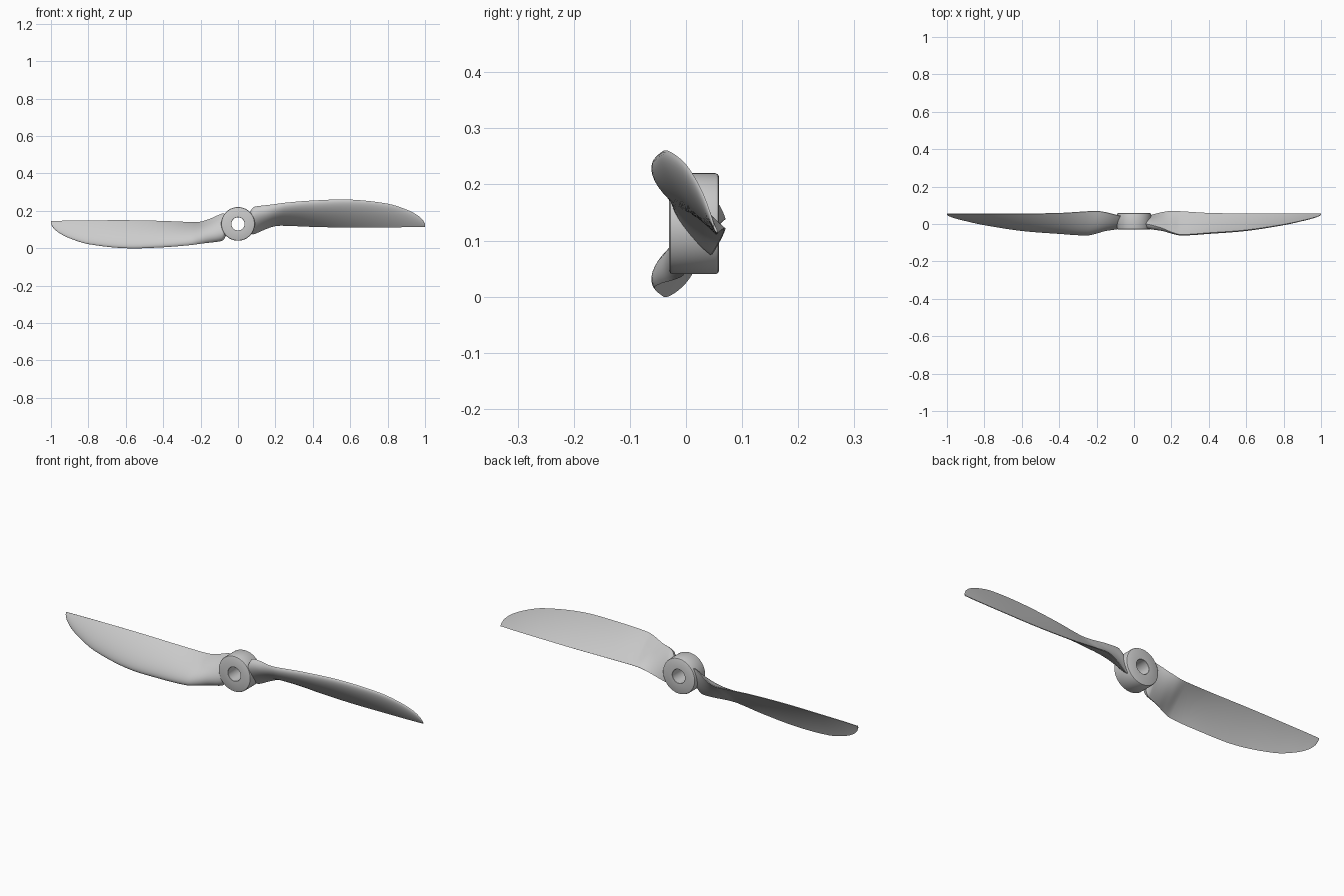
import bpy, bmesh, math
from mathutils import Matrix, Vector

if "Cube" in bpy.data.objects:
    bpy.data.objects.remove(bpy.data.objects["Cube"])

AXIS_Z = 0.13   # height of the shaft axis


def finish(bm, name, angle):
    bmesh.ops.recalc_face_normals(bm, faces=bm.faces)
    mesh = bpy.data.meshes.new(name)
    bm.to_mesh(mesh)
    bm.free()
    ob = bpy.data.objects.new(name, mesh)
    bpy.context.collection.objects.link(ob)
    bpy.ops.object.select_all(action='DESELECT')
    ob.select_set(True)
    bpy.context.view_layer.objects.active = ob
    bpy.ops.object.shade_smooth_by_angle(angle=math.radians(angle))
    return ob


def loft(bm, rings, closed=False):
    loops = [[bm.verts.new(p) for p in ring] for ring in rings]
    pairs = list(zip(loops, loops[1:]))
    if closed:
        pairs.append((loops[-1], loops[0]))
    for a, b in pairs:
        n = len(a)
        for i in range(n):
            bm.faces.new((a[i], a[(i + 1) % n], b[(i + 1) % n], b[i]))
    if not closed:
        bm.faces.new(loops[0])
        bm.faces.new(loops[-1])


# Hub: rounded collar with a through bore, turned about the y axis
profile = [(0.035, -0.029), (0.036, -0.030), (0.084, -0.030), (0.088, -0.028),
           (0.090, -0.023), (0.090, 0.052), (0.088, 0.057), (0.084, 0.059),
           (0.036, 0.059), (0.035, 0.058)]
N = 64
bm = bmesh.new()
loft(bm, [[(r * math.cos(2 * math.pi * i / N), y,
            AXIS_Z + r * math.sin(2 * math.pi * i / N)) for i in range(N)]
          for r, y in profile], closed=True)
finish(bm, "hub", 35)

# Blade stations: x, leading y, z, trailing y, z, front bulge, back bulge
stations = [
    (0.060, 0.005, 0.185, 0.040, 0.090, 0.030, 0.010),
    (0.075, -0.002, 0.212, 0.044, 0.076, 0.036, 0.012),
    (0.090, -0.005, 0.222, 0.047, 0.077, 0.038, 0.012),
    (0.150, -0.022, 0.230, 0.062, 0.103, 0.038, 0.006),
    (0.200, -0.043, 0.236, 0.069, 0.119, 0.034, 0.000),
    (0.250, -0.056, 0.243, 0.067, 0.121, 0.030, -0.006),
    (0.400, -0.047, 0.255, 0.058, 0.115, 0.025, -0.007),
    (0.600, -0.032, 0.260, 0.055, 0.111, 0.020, -0.006),
    (0.800, -0.002, 0.238, 0.055, 0.112, 0.014, -0.004),
    (0.900, 0.019, 0.207, 0.055, 0.113, 0.010, -0.002),
    (0.960, 0.034, 0.176, 0.055, 0.114, 0.007, -0.001),
    (0.990, 0.044, 0.148, 0.055, 0.115, 0.004, 0.000),
    (1.000, 0.050, 0.128, 0.055, 0.115, 0.002, 0.001),
]


def tangent(i):
    a, b = stations[max(i - 1, 0)], stations[min(i + 1, len(stations) - 1)]
    return [(q - p) / (b[0] - a[0]) for p, q in zip(a, b)]


def sample(i, t):
    # Hermite blend between two neighbouring stations
    p, q, m, n = stations[i], stations[i + 1], tangent(i), tangent(i + 1)
    h = q[0] - p[0]
    out = [(2*t**3 - 3*t*t + 1) * a + (t**3 - 2*t*t + t) * h * c
           + (3*t*t - 2*t**3) * b + (t**3 - t*t) * h * d
           for a, b, c, d in zip(p, q, m, n)]
    out[0] = p[0] + h * t
    return out


def section(s, n=20):
    # Rounded leading edge, thin trailing edge, bulging towards the front
    x, ly, lz, ty, tz, front, back = s
    lead, trail = Vector((x, ly, lz)), Vector((x, ty, tz))
    chord = trail - lead
    normal = Vector((0, chord.z, -chord.y)).normalized()
    edge = 0.0015
    ring = []
    for k in range(n + 1):
        u = (1 - math.cos(math.pi * k / n)) / 2
        ring.append(lead + chord * u + normal * (front * 2.6 * math.sqrt(u) * (1 - u) + edge * u))
    for k in range(n, 0, -1):
        u = (1 - math.cos(math.pi * k / n)) / 2
        ring.append(lead + chord * u - normal * (back * 4 * u * (1 - u) + edge * u))
    return ring


# Two identical blades, half a turn apart
for name, turn in (("right_blade", 0), ("left_blade", math.pi)):
    rings = []
    for i in range(len(stations) - 1):
        rings += [section(sample(i, k / 5)) for k in range(5)]
    rings.append(section(stations[-1]))
    bm = bmesh.new()
    loft(bm, rings)
    centre = Vector((0, 0, AXIS_Z))
    bmesh.ops.rotate(bm, verts=bm.verts, cent=centre,
                     matrix=Matrix.Rotation(turn, 3, 'Y'))
    finish(bm, name, 40)
